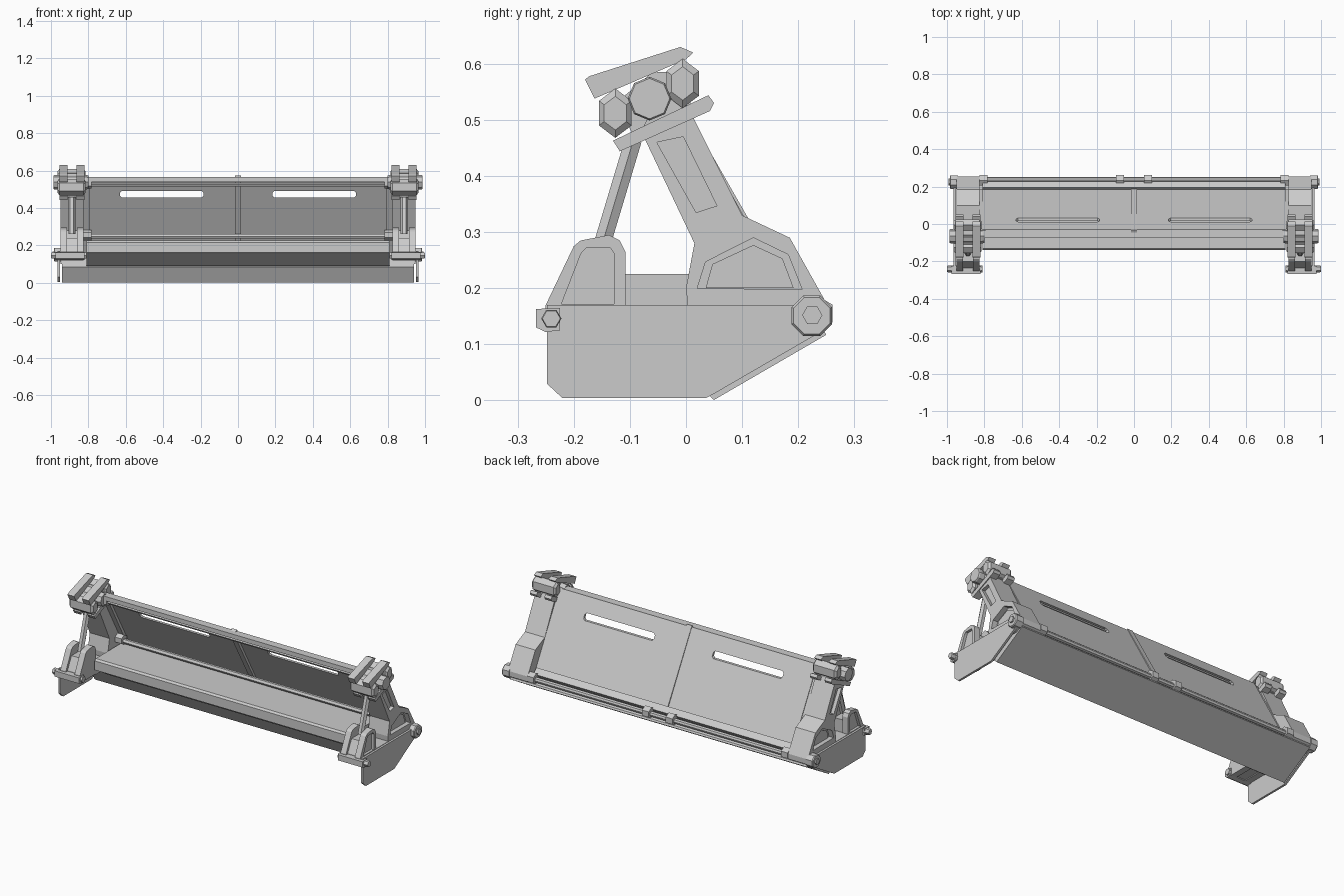
import bpy, bmesh
from math import cos, sin, pi

if "Cube" in bpy.data.objects:
    bpy.data.objects.remove(bpy.data.objects["Cube"])

cutters = []


def make(name, rings, mirror=False):
    """Closed solid from a series of equal-length rings of 3D points."""
    bm = bmesh.new()
    vs = [[bm.verts.new(p) for p in ring] for ring in rings]
    n = len(vs[0])
    bm.faces.new(vs[0])
    bm.faces.new(vs[-1])
    for a, b in zip(vs, vs[1:]):
        for i in range(n):
            bm.faces.new((a[i], a[(i + 1) % n], b[(i + 1) % n], b[i]))
    bmesh.ops.recalc_face_normals(bm, faces=bm.faces)
    me = bpy.data.meshes.new(name)
    bm.to_mesh(me)
    bm.free()
    ob = bpy.data.objects.new(name, me)
    bpy.context.collection.objects.link(ob)
    if mirror:
        ob.modifiers.new("Mirror", 'MIRROR')
    return ob


def prism(name, pts, x0, x1, mirror=True):
    return make(name, [[(x, y, z) for y, z in pts] for x in (x0, x1)], mirror)


def box(name, x0, x1, y0, y1, z0, z1, mirror=True):
    return prism(name, [(y0, z0), (y1, z0), (y1, z1), (y0, z1)], x0, x1, mirror)


def lathe(name, y, z, prof, n=6, mirror=True, turn=0, sy=1.0):
    """Faceted pin along x; prof is a list of (x, radius)."""
    rings = [[(x, y + sy * r * cos(2 * pi * i / n + turn), z + r * sin(2 * pi * i / n + turn))
              for i in range(n)] for x, r in prof]
    return make(name, rings, mirror)


def strip(name, a, b, w, x0, x1, mirror=True):
    """Flat bar whose section runs from a to b in the yz plane with width w."""
    dy, dz = b[0] - a[0], b[1] - a[1]
    l = (dy * dy + dz * dz) ** .5
    ny, nz = -dz / l * w / 2, dy / l * w / 2
    pts = [(a[0] + ny, a[1] + nz), (b[0] + ny, b[1] + nz),
           (b[0] - ny, b[1] - nz), (a[0] - ny, a[1] - nz)]
    return prism(name, pts, x0, x1, mirror)


def cut(ob, cutter):
    cutter.hide_render = True
    cutters.append(cutter)
    m = ob.modifiers.new("Cut", 'BOOLEAN')
    m.operation, m.object, m.solver = 'DIFFERENCE', cutter, 'EXACT'
    ob.modifiers.move(len(ob.modifiers) - 1, 0)


# Side plates
prism("side_plate", [(-.248, .17), (-.248, .03), (-.22, .004), (.035, .004), (.05, .012),
                     (.245, .125), (.26, .14), (.255, .17)], .953, .965)

# Scraper wedge: sloped underside, down-facing front
prism("scraper_wedge", [(.045, .005), (.05, .001), (.25, .117), (.245, .127), (.2, .14),
                        (.01, .14), (0, .085)], -.94, .94, False)

# Cross beam: shelf overhanging a recessed lower face
prism("cross_beam", [(-.13, .225), (-.14, .215), (-.14, .163), (-.12, .155), (-.02, .09),
                     (.17, .09), (.19, .13), (.15, .225)], -.81, .81, False)

# Leaning panel with two slots
panel = strip("panel", (.187, .165), (-.035, .56), .014, -.81, .81, False)
for s in (-1, 1):
    lo, hi = sorted((s * .185, s * .63))
    c, r = .473, .018
    rings = [[(x, y, z) for x, z in ((lo, c - r * .5), (lo + .01, c - r), (hi - .01, c - r),
              (hi, c - r * .5), (hi, c + r * .5), (hi - .01, c + r), (lo + .01, c + r),
              (lo, c + r * .5))] for y in (-.1, .15)]
    cut(panel, make("slot_cutter", rings))
strip("panel_centre_rib", (.175, .18), (-.045, .565), .032, -.016, .016, False)
strip("panel_edge_rib", (.175, .165), (-.045, .56), .026, .795, .83)
strip("panel_bottom_trim", (.185, .185), (.215, .16), .035, -.81, .81, False)

# Panel rails and rods
box("top_rail", -.81, .81, -.075, -.03, .54, .565, False)
lathe("upper_rod", -.05, .525, [(-.82, .011), (.82, .011)], mirror=False)
lathe("lower_front_rod", .09, .248, [(-.82, .014), (.82, .014)], mirror=False)
lathe("hinge_rod", .235, .15, [(-.95, .015), (.95, .015)], 8, mirror=False)
for i, (y, z, r, x) in enumerate(((.09, .255, .028, .805), (-.05, .53, .026, .805),
                                  (.233, .155, .032, .075), (.233, .155, .032, .805))):
    lathe("rod_clamp_%d" % i, y, z, [(x - .021, r), (x + .021, r)], 6, turn=pi / 6)

# Arms with outer pockets
arm = prism("arm", [(-.08, .48), (.015, .28), (0, .2), (.01, .1), (.21, .105), (.255, .135),
                    (.255, .165), (.185, .29), (.1, .33), (0, .53), (-.04, .56)], .825, .95)
cut(arm, prism("pocket_cutter", [(.02, .2), (.035, .247), (.12, .29), (.182, .26), (.207, .198)],
               .92, .97, False))
cut(arm, prism("groove_cutter", [(-.052, .46), (.018, .335), (.055, .347), (-.005, .47)],
               .93, .97, False))
# Pad inside the lower arm pocket
prism("pocket_floor", [(.035, .2), (.047, .243), (.12, .277), (.172, .253), (.192, .2)], .91, .926)

# Front brackets: two cheeks, the outer one with a pocket
cheek = [(-.25, .125), (-.25, .17), (-.2, .275), (-.188, .285), (-.137, .295), (-.118, .285),
         (-.108, .265), (-.108, .125)]
outer = prism("bracket_outer_cheek", cheek, .915, .95)
cut(outer, prism("cheek_cutter", [(-.222, .172), (-.187, .262), (-.178, .272), (-.135, .272),
                                  (-.128, .262), (-.128, .172)], .935, .97, False))
prism("bracket_inner_cheek", cheek, .825, .86)
prism("bracket_core", [(-.235, .13), (-.235, .17), (-.2, .24), (-.115, .24), (-.115, .13)], .86, .915)
box("bracket_link", .825, .95, -.11, .02, .12, .17)

# Front pivot bar
prism("front_lug", [(-.267, .163), (-.267, .13), (-.25, .122), (-.225, .125), (-.225, .165)], .82, .975)
lathe("front_pin", -.24, .146, [(.81, .018), (.995, .018), (1, .016)])

# Rear pivots
lathe("rear_pivot", .224, .151, [(.94, .039), (.98, .039), (.985, .035)], 8, turn=pi / 8)
lathe("rear_pin", .225, .152, [(.93, .018), (.993, .018)])

# Struts between bracket and head
make("strut", [[(.888 + .018 * cos(i * pi / 3), y + .018 * sin(i * pi / 3), z) for i in range(6)]
               for y, z in ((-.095, .46), (-.155, .26))], True)

# Clamp head: bars above and below, rollers and central pin
for x in (.82, .912):
    prism("head_top_bar", [(-.18, .572), (-.172, .578), (-.01, .63), (.013, .62), (0, .608),
                           (-.163, .538)], x, x + .043)
    prism("head_lower_bar", [(-.13, .463), (.04, .544), (.05, .53), (.043, .516),
                             (-.118, .444)], x, x + .043)
for y, z in ((-.126, .512), (-.006, .565)):
    lathe("head_roller", y, z, [(.815, .03), (.825, .044), (.955, .044), (.965, .03)], 6,
          turn=pi / 2, sy=.76)
prism("head_core", [(-.125, .53), (-.095, .475), (.01, .525), (-.01, .585), (-.06, .585)], .835, .942)
lathe("head_pin", -.065, .538, [(.8, .035), (.81, .039), (.98, .039), (.986, .036)], 8)

# Bake modifiers and clear the cutters
deps = bpy.context.evaluated_depsgraph_get()
deps.update()
baked = [(o, bpy.data.meshes.new_from_object(o.evaluated_get(deps)))
         for o in bpy.context.collection.objects if o.modifiers and o not in cutters]
for o, me in baked:
    o.modifiers.clear()
    o.data = me
for c in cutters:
    bpy.data.objects.remove(c)
